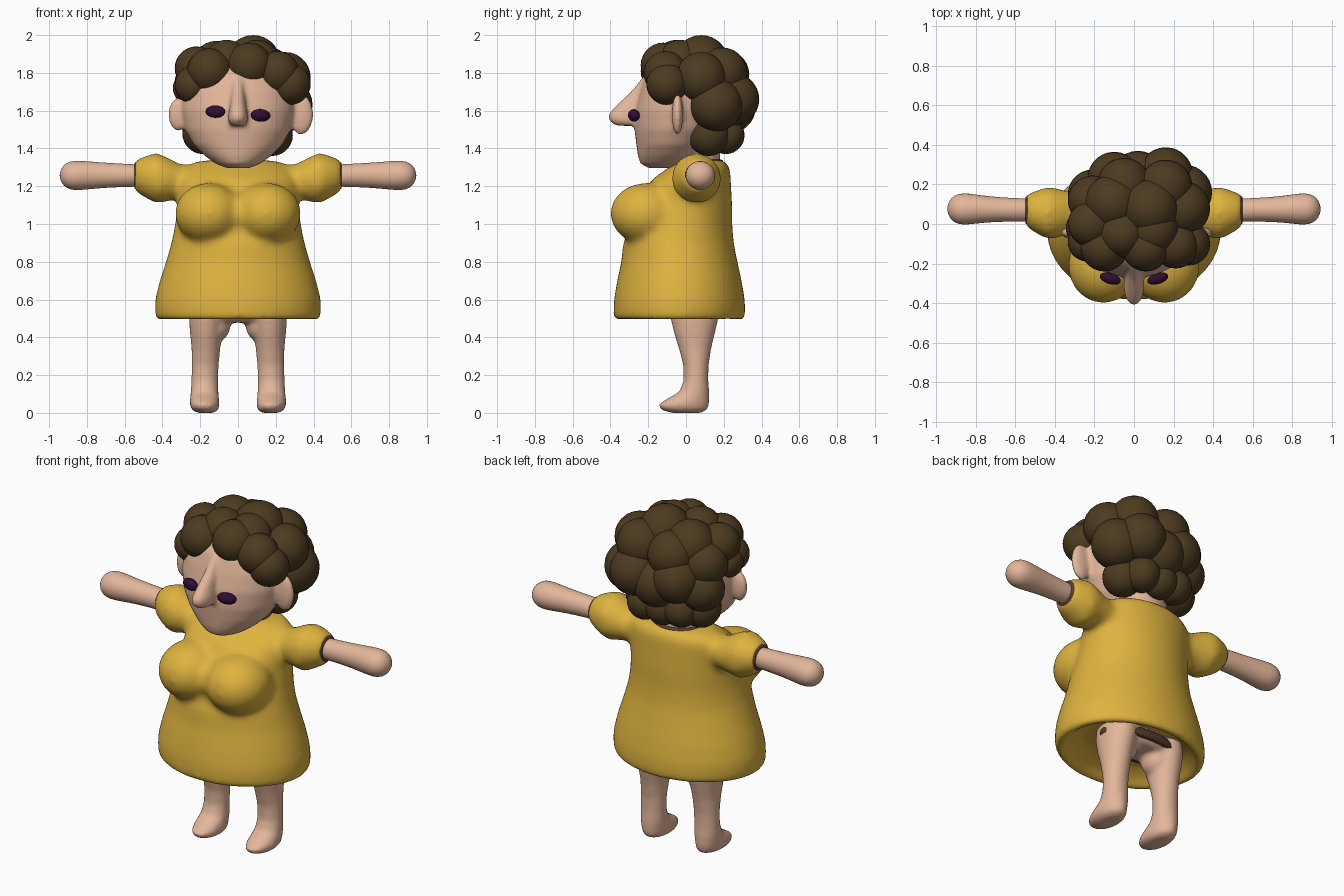
import bpy, bmesh, math
from mathutils import Matrix


def material(name, r, g, b):
    m = bpy.data.materials.new(name)
    m.diffuse_color = (r, g, b, 1)
    return m


SKIN = material("skin", 0.77, 0.47, 0.325)
YELLOW = material("dress yellow", 0.73, 0.45, 0.048)
HAIR = material("hair brown", 0.073, 0.043, 0.014)
TRIM = material("trim brown", 0.09, 0.045, 0.022)
PURPLE = material("eye purple", 0.03, 0.004, 0.035)


def loft(bm, rings, axis="z", sx=1, n=40):
    """Closed tube of rings (position, centre a, centre b, radius a, radius b)."""
    rows = []
    for t, a, b, ra, rb in rings:
        row = []
        for i in range(n):
            w = 2 * math.pi * i / n
            u, v = a + ra * math.cos(w), b + rb * math.sin(w)
            co = (u * sx, v, t) if axis == "z" else (t * sx, u, v)
            row.append(bm.verts.new(co))
        rows.append(row)
    for p, q in zip(rows, rows[1:]):
        for i in range(n):
            j = (i + 1) % n
            bm.faces.new((p[i], p[j], q[j], q[i]))
    bm.faces.new(rows[0])
    bm.faces.new(rows[-1])


def ball(bm, centre, radii, seg=28):
    mat = Matrix.Translation(centre) @ Matrix.Diagonal((*radii, 1))
    bmesh.ops.create_uvsphere(bm, u_segments=seg, v_segments=seg // 2, radius=1, matrix=mat)


def finish(name, bm, mat, voxel=0, smooth=0, subsurf=0):
    bmesh.ops.recalc_face_normals(bm, faces=bm.faces)
    for f in bm.faces:
        f.smooth = True
    me = bpy.data.meshes.new(name)
    bm.to_mesh(me)
    bm.free()
    me.materials.append(mat)
    ob = bpy.data.objects.new(name, me)
    bpy.context.collection.objects.link(ob)
    if subsurf:
        m = ob.modifiers.new("subdivide", "SUBSURF")
        m.levels = m.render_levels = subsurf
    if voxel:
        m = ob.modifiers.new("merge", "REMESH")
        m.mode = "VOXEL"
        m.voxel_size = voxel
        m.use_smooth_shade = True
    if smooth:
        m = ob.modifiers.new("blend", "SMOOTH")
        m.factor, m.iterations = 0.5, smooth
    return ob


# Dress: hollow-hemmed body, bust and puffed sleeves blended together
bm = bmesh.new()
loft(bm, [(0.56, 0, 0.03, 0.24, 0.13), (0.565, 0, 0, 0.30, 0.22),
          (0.53, 0, -0.03, 0.36, 0.28), (0.492, 0, -0.035, 0.40, 0.315),
          (0.488, 0, -0.035, 0.425, 0.338), (0.51, 0, -0.035, 0.44, 0.35),
          (0.60, 0, -0.035, 0.44, 0.347),
          (0.70, 0, -0.035, 0.415, 0.330), (0.80, 0, -0.035, 0.382, 0.308),
          (0.90, 0, -0.04, 0.353, 0.293), (1.00, 0, -0.025, 0.333, 0.27),
          (1.10, 0, 0, 0.322, 0.245), (1.18, 0, 0.01, 0.322, 0.23),
          (1.24, 0, 0.03, 0.318, 0.207), (1.29, 0, 0.065, 0.295, 0.17),
          (1.328, 0, 0.085, 0.23, 0.13), (1.34, 0, 0.085, 0.13, 0.095)])
for s in (-1, 1):
    ball(bm, (s * 0.155, -0.21, 1.055), (0.18, 0.192, 0.163))
    loft(bm, [(0.18, 0.065, 1.225, 0.09, 0.09), (0.30, 0.06, 1.225, 0.10, 0.088),
              (0.36, 0.055, 1.235, 0.118, 0.112), (0.43, 0.055, 1.242, 0.136, 0.136),
              (0.49, 0.06, 1.25, 0.112, 0.112), (0.55, 0.068, 1.255, 0.08, 0.08)],
         "x", s)
ball(bm, (0, -0.2, 1.05), (0.12, 0.14, 0.12))
finish("dress", bm, YELLOW, 0.016, 20)

# Cuffs and collar trim
for s, side in ((-1, "left"), (1, "right")):
    bm = bmesh.new()
    loft(bm, [(0.515, 0.066, 1.255, 0.074, 0.074), (0.522, 0.066, 1.255, 0.08, 0.08),
              (0.54, 0.068, 1.256, 0.075, 0.075), (0.548, 0.07, 1.256, 0.066, 0.066)], "x", s)
    finish(side + "_cuff", bm, TRIM)
bm = bmesh.new()
loft(bm, [(1.30, 0, 0.075, 0.15, 0.12), (1.336, 0, 0.075, 0.15, 0.12),
          (1.342, 0, 0.075, 0.13, 0.11)])
finish("collar_trim", bm, TRIM)

# Arms with rounded hands
for s, side in ((-1, "left"), (1, "right")):
    bm = bmesh.new()
    loft(bm, [(0.50, 0.07, 1.256, 0.06, 0.06), (0.56, 0.07, 1.257, 0.059, 0.06),
              (0.66, 0.073, 1.258, 0.061, 0.064), (0.76, 0.075, 1.258, 0.068, 0.071),
              (0.84, 0.076, 1.257, 0.080, 0.079), (0.89, 0.076, 1.257, 0.079, 0.077),
              (0.925, 0.076, 1.257, 0.057, 0.055), (0.94, 0.076, 1.257, 0.028, 0.027),
              (0.944, 0.076, 1.257, 0.006, 0.006)], "x", s, 28)
    finish(side + "_arm", bm, SKIN, subsurf=1)

# Legs, feet and hips blended into one, with an arch between the legs
bm = bmesh.new()
loft(bm, [(0.478, 0, 0.045, 0.20, 0.085), (0.51, 0, 0.045, 0.25, 0.12),
          (0.58, 0, 0.045, 0.255, 0.125)])
for s in (-1, 1):
    ball(bm, (s * 0.105, 0.045, 0.465), (0.065, 0.085, 0.085))
    loft(bm, [(0.0, 0.172, 0.0, 0.045, 0.08), (0.017, 0.174, -0.010, 0.072, 0.126),
              (0.045, 0.177, -0.012, 0.079, 0.134), (0.075, 0.177, 0.012, 0.077, 0.112),
              (0.11, 0.177, 0.043, 0.074, 0.08), (0.17, 0.176, 0.053, 0.071, 0.066),
              (0.25, 0.174, 0.053, 0.072, 0.067), (0.34, 0.17, 0.048, 0.076, 0.086),
              (0.42, 0.168, 0.045, 0.086, 0.108), (0.50, 0.163, 0.045, 0.097, 0.127),
              (0.58, 0.155, 0.045, 0.10, 0.127)], "z", s)
finish("legs", bm, SKIN, 0.011, 14)

# Trim line where the hips meet the dress
bm = bmesh.new()
loft(bm, [(0.50, 0, 0.045, 0.254, 0.12), (0.502, 0, 0.045, 0.262, 0.134),
          (0.525, 0, 0.045, 0.262, 0.134), (0.56, 0, 0.045, 0.25, 0.12)])
finish("inner_hem_trim", bm, TRIM)

# Head with neck, nose and ears blended together
bm = bmesh.new()
loft(bm, [(1.296, 0, -0.12, 0.06, 0.08), (1.32, 0, -0.10, 0.12, 0.142),
          (1.36, 0, -0.085, 0.175, 0.17), (1.42, 0, -0.07, 0.235, 0.193),
          (1.50, 0, -0.05, 0.28, 0.223), (1.60, 0, -0.035, 0.302, 0.236),
          (1.70, 0, -0.02, 0.302, 0.225), (1.78, 0, -0.01, 0.27, 0.208),
          (1.85, 0, 0.0, 0.21, 0.16), (1.90, 0, 0.01, 0.08, 0.07)])
loft(bm, [(1.28, 0, 0.07, 0.135, 0.11), (1.36, 0, 0.07, 0.13, 0.11),
          (1.46, 0, 0.07, 0.16, 0.12)])
loft(bm, [(1.79, 0, -0.19, 0.025, 0.03), (1.70, 0, -0.235, 0.034, 0.058),
          (1.63, 0, -0.285, 0.042, 0.085), (1.585, 0, -0.31, 0.052, 0.10),
          (1.55, 0, -0.315, 0.053, 0.095), (1.52, 0, -0.30, 0.04, 0.075)], n=16)
ball(bm, (-0.315, -0.045, 1.58), (0.055, 0.03, 0.09))
ball(bm, (0.335, -0.045, 1.58), (0.065, 0.03, 0.11))
finish("head", bm, SKIN, 0.011, 10)

# Eyes
for side, x, z, tilt in (("left", -0.12, 1.595, 0.0), ("right", 0.12, 1.575, 0.06)):
    bm = bmesh.new()
    ball(bm, (0, 0, 0), (0.055, 0.028, 0.033), 20)
    turn = Matrix.Rotation(0.3 if x > 0 else -0.3, 4, "Z") @ Matrix.Rotation(tilt, 4, "Y")
    bm.transform(Matrix.Translation((x, -0.276, z)) @ turn)
    finish(side + "_eye", bm, PURPLE)

# Curly hair: overlapping round clumps (x, y, z, radius)
front = [(-0.15, -0.12, 1.81, 0.12), (-0.235, -0.09, 1.735, 0.10), (0.06, -0.12, 1.84, 0.12),
         (0.21, -0.11, 1.80, 0.115), (0.275, -0.10, 1.74, 0.11), (-0.255, -0.02, 1.72, 0.09),
         (-0.22, 0.0, 1.825, 0.115), (-0.06, -0.05, 1.855, 0.12)]
crown = [(0.08, 0.08, 1.855, 0.145), (-0.11, 0.11, 1.83, 0.14), (0.25, 0.08, 1.775, 0.135),
         (0.16, 0.19, 1.80, 0.135), (-0.05, 0.2, 1.79, 0.135), (-0.21, 0.12, 1.75, 0.125),
         (0.10, -0.03, 1.85, 0.125)]
back = [(0.255, 0.16, 1.63, 0.14), (0.16, 0.25, 1.66, 0.138), (0.02, 0.23, 1.62, 0.14),
        (-0.10, 0.23, 1.67, 0.135), (-0.21, 0.15, 1.61, 0.125), (0.18, 0.12, 1.47, 0.11),
        (0.12, 0.21, 1.47, 0.10), (0.0, 0.21, 1.47, 0.10), (-0.11, 0.2, 1.48, 0.10),
        (-0.185, 0.12, 1.48, 0.11), (0.0, 0.12, 1.64, 0.20)]
for group, clumps in (("front", front), ("crown", crown), ("back", back)):
    for i, (x, y, z, r) in enumerate(clumps):
        bm = bmesh.new()
        ball(bm, (x, y, z), (r, r, r), 28)
        finish(f"hair_{group}_{i + 1}", bm, HAIR)
